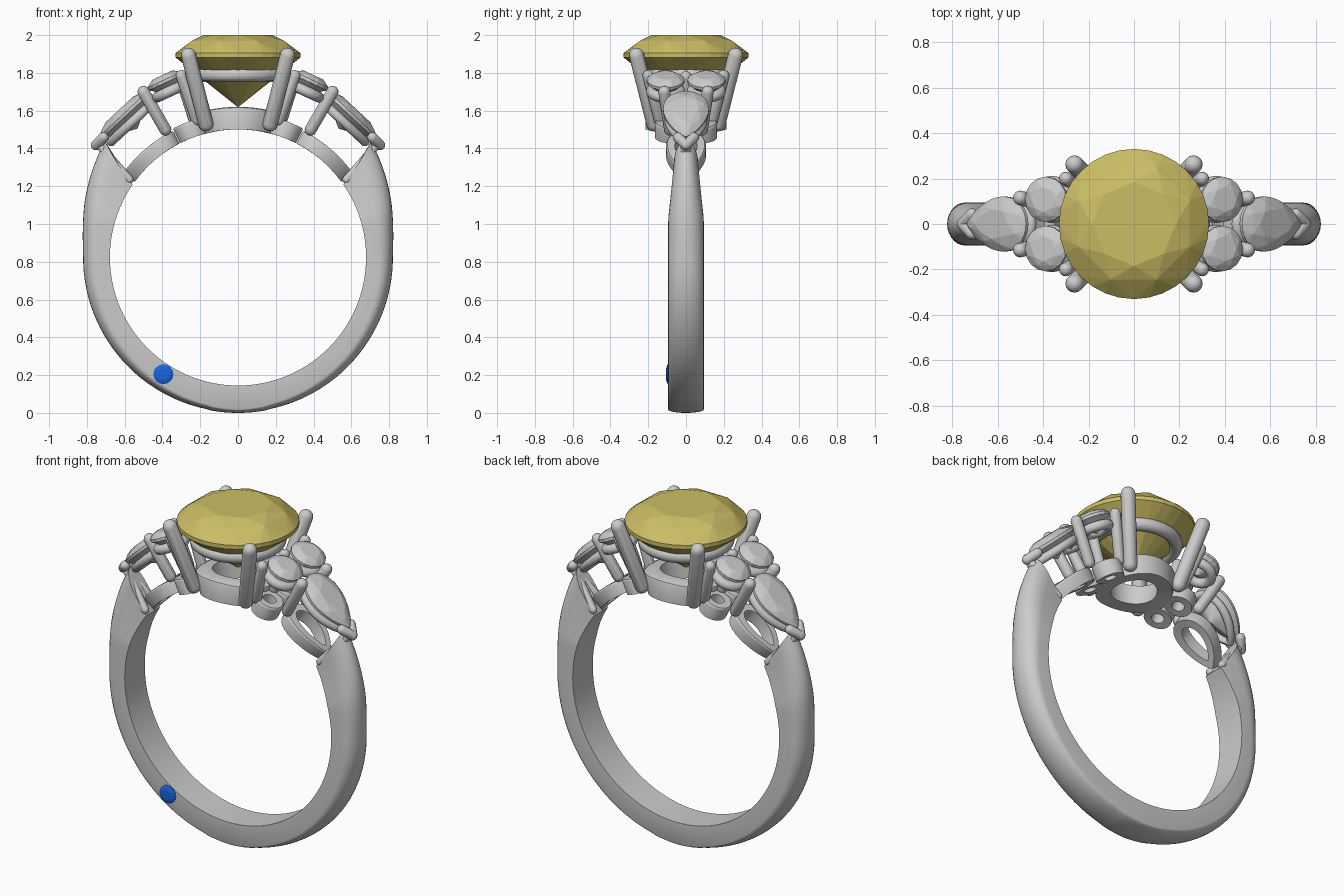
import bpy, bmesh
from math import sin, cos, pi, radians
from mathutils import Matrix, Vector

if "Cube" in bpy.data.objects:
    bpy.data.objects.remove(bpy.data.objects["Cube"])

CZ, RI = 0.823, 0.678          # finger hole centre height and radius


def finish(name, bm, smooth=True, mirror=(), color=None):
    bmesh.ops.recalc_face_normals(bm, faces=bm.faces)
    me = bpy.data.meshes.new(name)
    bm.to_mesh(me)
    bm.free()
    if smooth:
        me.shade_smooth()
        me.set_sharp_from_angle(angle=radians(35))
    else:
        me.shade_flat()
    ob = bpy.data.objects.new(name, me)
    bpy.context.collection.objects.link(ob)
    if mirror:
        m = ob.modifiers.new("Mirror", 'MIRROR')
        m.use_axis = ('x' in mirror, 'y' in mirror, False)
        m.merge_threshold = 0.0005
    if color:
        mat = bpy.data.materials.new(name + "_material")
        mat.diffuse_color = (*color, 1)
        mat.use_nodes = True
        mat.node_tree.nodes["Principled BSDF"].inputs["Base Color"].default_value = mat.diffuse_color
        me.materials.append(mat)
    return ob


def loft(name, rows, closed=True, **kw):
    """Skin a list of closed cross-sections; an open loft is capped at its start."""
    bm = bmesh.new()
    vs = [[bm.verts.new(p) for p in row] for row in rows]
    n, k = len(rows), len(rows[0])
    for i in range(n if closed else n - 1):
        a, b = vs[i], vs[(i + 1) % n]
        for j in range(k):
            bm.faces.new((a[j], a[(j + 1) % k], b[(j + 1) % k], b[j]))
    if not closed:
        bm.faces.new(vs[0])
    return finish(name, bm, **kw)


def hull(name, points, **kw):
    bm = bmesh.new()
    for p in points:
        bm.verts.new(p)
    r = bmesh.ops.convex_hull(bm, input=bm.verts)
    junk = {g for g in r["geom_interior"] + r["geom_unused"] if isinstance(g, bmesh.types.BMVert)}
    bmesh.ops.delete(bm, geom=list(junk), context='VERTS')
    return finish(name, bm, **kw)


def oval(r):
    return lambda t: Vector((r * cos(t), r * sin(t), 0))


def pear(l, w):                # point of the pear lies along +x
    return lambda t: Vector((l * cos(t), 1.2 * w * sin(t) * abs(sin(t / 2)) ** 0.6, 0))


def place(x, y, z, tilt=0, axis='Y'):
    return Matrix.Translation((x, y, z)) @ Matrix.Rotation(radians(tilt), 4, axis)


def gem(name, shape, M, crown, depth, girdle, n=32, **kw):
    """Brilliant cut: table, crown break, girdle, pavilion break, culet."""
    pts = []
    for count, off, s, z in ((8, 0, .56, crown), (8, .5, .8, crown * .72), (n, 0, 1, girdle),
                             (n, 0, 1, -girdle), (8, .5, .48, -depth * .56)):
        for i in range(count):
            p = shape(2 * pi * (i + off) / count) * s
            pts.append(M @ Vector((p.x, p.y, z)))
    pts.append(M @ Vector((0, 0, -depth)))
    return hull(name, pts, smooth=False, **kw)


def prong(name, a, b, r, **kw):
    """Round-ended rod between two points."""
    pts = []
    for c in (a, b):
        for i in range(-4, 5):
            f = i * pi / 8
            for j in range(1 if abs(i) == 4 else 16):
                g = j * pi / 8
                pts.append(Vector(c) + r * Vector((cos(f) * cos(g), cos(f) * sin(g), sin(f))))
    return hull(name, pts, **kw)


def rail(name, shape, M, r, **kw):
    """Round wire following a stone outline."""
    rows = []
    for i in range(48):
        p = shape(2 * pi * i / 48)
        n = p.normalized()
        rows.append([M @ (p + r * (n * cos(q * pi / 6) + Vector((0, 0, sin(q * pi / 6)))))
                     for q in range(12)])
    return loft(name, rows, **kw)


def base(name, shape, hole, angle, y, r_out, **kw):
    """Flat ring wrapped round the finger hole, angle measured from the top."""
    def wrap(p, r):
        a = radians(angle) + p.x / 0.72
        return (r * sin(a), y + p.y, CZ + r * cos(a))
    rows = []
    for i in range(48):
        t = 2 * pi * i / 48
        o, h = shape(t), hole(t)
        rows.append([wrap(o, RI), wrap(o, r_out - .012), wrap(o * .95 + h * .05, r_out - .004),
                     wrap(o * .85 + h * .15, r_out), wrap(h, r_out), wrap(h, RI)])
    return loft(name, rows, **kw)


def ramp(x, a, b, u, v):
    t = min(1, max(0, (x - a) / (b - a)))
    return u + (v - u) * t


# Shank: flat sided, domed outside, thickening and narrowing toward the shoulders
rows = []
for i in range(65):
    d = 36.5 - 126.5 * i / 64
    up = max(0, d) / 36.5
    ro = 0.823 - 0.003 * (d > -80) + 0.115 * up ** 1.6
    w = ramp(d, 16, 36.5, .094, .064)
    dome = ramp(d, -90, 0, .018, .075) + .05 * up
    sec = [(RI, -w)] + [(ro - dome + dome * sin(k * pi / 14), -w * cos(k * pi / 14))
                        for k in range(15)] + [(RI, w)]
    a = radians(d)
    lean = radians(ramp(d, 20, 36.5, 0, 5))
    rows.append([(r * cos(a + lean * (r - .75) / .2), y, CZ + r * sin(a + lean * (r - .75) / .2))
                 for r, y in sec])
for k, p in enumerate(rows[-1]):
    rows[-1][k] = (0, p[1], p[2])
loft("shank", rows, closed=False, mirror='x')

# Centre stone and its four-claw basket
gem("centre_stone", oval(.33), place(0, 0, 1.893), .107, .275, .012, color=(.6, .51, .13))
prong("centre_claw", (.262, .262, 1.893), (.17, .17, 1.53), .04, mirror='xy')
rail("centre_rail", oval(.225), place(0, 0, 1.79), .037)
base("centre_base", oval(.215), oval(.13), 0, 0, .797)

# Paired small round stones on each side
M = place(.385, .108, 1.757, 25)
gem("small_round_stone", oval(.1), M, .035, .085, .008, n=16, mirror='xy')
rail("small_round_rail", oval(.075), M @ Matrix.Translation((0, 0, -.06)), .028, mirror='xy')
base("small_round_base", oval(.08), oval(.036), 20.5, .085, .765, mirror='xy')
prong("inner_small_claw", (.3, .2, 1.785), (.22, .14, 1.55), .03, mirror='xy')
prong("middle_small_claw", (.305, 0, 1.78), (.235, 0, 1.56), .03, mirror='x')
prong("shared_claw", (.5, .115, 1.7), (.385, .085, 1.5), .032, mirror='xy')

# Pear stones on the shoulders
M = place(.6, 0, 1.578, 43)
gem("pear_stone", pear(.178, .12), M, .04, .1, .008, n=32, mirror='x')
rail("pear_rail", pear(.15, .09), M @ Matrix.Translation((0, 0, -.055)), .024, mirror='x')
base("pear_base", pear(.168, .105), pear(.115, .058), 40.5, 0, .755, mirror='x')

# V claws holding the pear points
prong("v_claw_post", (.74, 0, 1.425), (.575, .05, 1.235), .022, mirror='xy')
prong("v_claw_tip", (.752, 0, 1.418), (.712, .042, 1.458), .027, mirror='xy')

# Small blue stone set in the front face of the shank
gem("blue_accent_stone", oval(.053), place(-.395, -.094, .205, 90, 'X'), .012, .04, .003,
    n=16, color=(.01, .13, .75))
